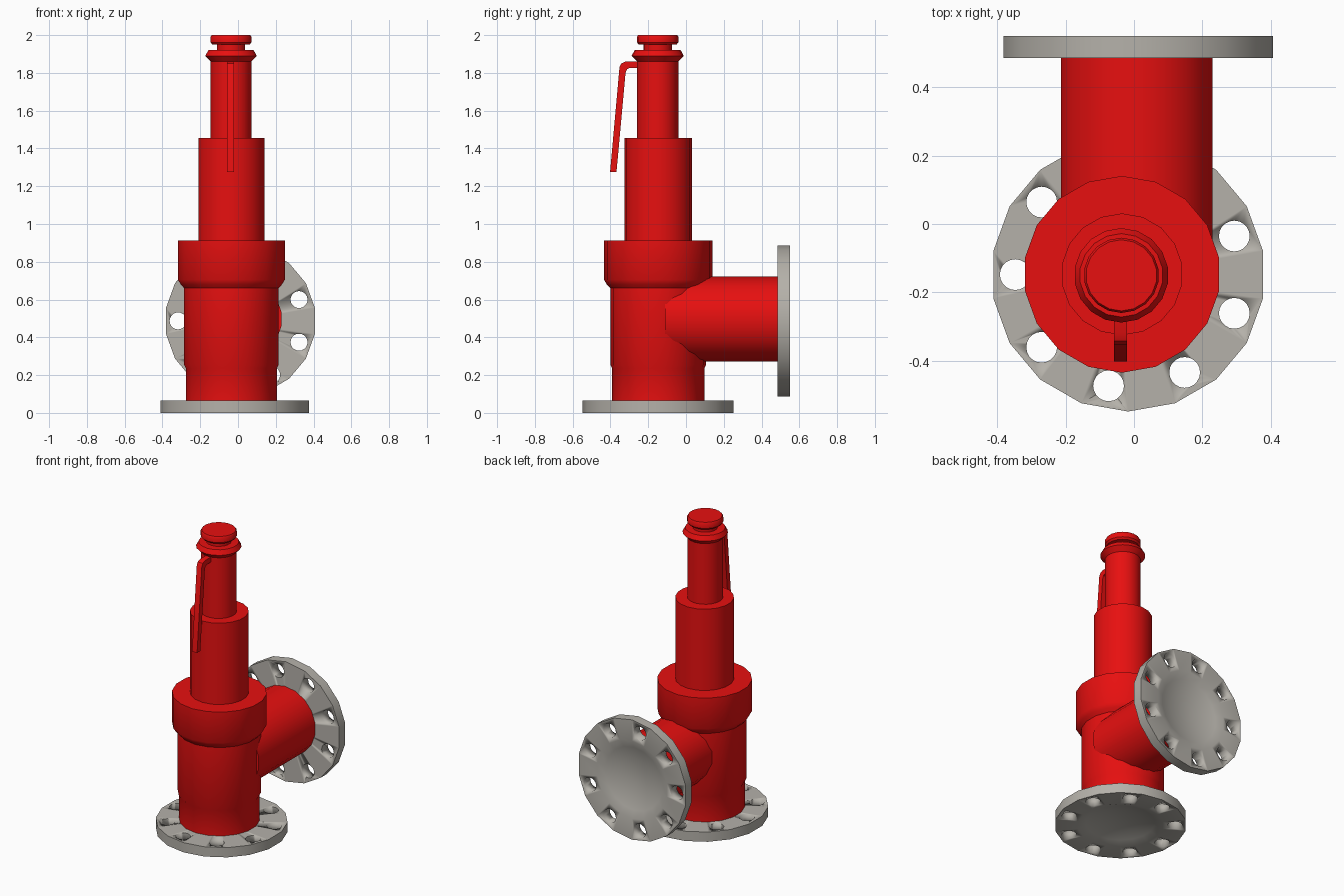
import bpy, bmesh, math
from mathutils import Matrix, Vector

if "Cube" in bpy.data.objects:
    bpy.data.objects.remove(bpy.data.objects["Cube"])

SIDES = 18
AXIS = (-0.035, -0.147, 0)


def material(name, rgb):
    m = bpy.data.materials.new(name)
    m.diffuse_color = (*rgb, 1)
    m.use_nodes = True
    m.node_tree.nodes["Principled BSDF"].inputs["Base Color"].default_value = m.diffuse_color
    return m


RED = material("red paint", (0.8, 0.005, 0.005))
GREY = material("grey steel", (0.46, 0.44, 0.40))


def finish(bm, name, mat, angle=35):
    bmesh.ops.recalc_face_normals(bm, faces=bm.faces)
    me = bpy.data.meshes.new(name)
    bm.to_mesh(me)
    bm.free()
    me.materials.append(mat)
    ob = bpy.data.objects.new(name, me)
    bpy.context.collection.objects.link(ob)
    bpy.ops.object.select_all(action='DESELECT')
    ob.select_set(True)
    bpy.context.view_layer.objects.active = ob
    bpy.ops.object.shade_smooth_by_angle(angle=math.radians(angle))
    return ob


def lathe(name, profile, mat, loc, rot_x=0.0):
    """Closed solid of revolution from (radius, height) points, capped at both ends."""
    bm = bmesh.new()
    rings = []
    for r, z in profile:
        rings.append([bm.verts.new((r * math.cos(a), r * math.sin(a), z))
                      for a in (math.radians(10) + math.tau * i / SIDES for i in range(SIDES))])
    for a, b in zip(rings, rings[1:]):
        for i in range(SIDES):
            j = (i + 1) % SIDES
            bm.faces.new((a[i], a[j], b[j], b[i]))
    bm.faces.new(rings[0][::-1])
    bm.faces.new(rings[-1])
    bm.transform(Matrix.Translation(loc) @ Matrix.Rotation(rot_x, 4, 'X'))
    return finish(bm, name, mat)


def flange(name, loc, rot_x=0.0):
    """Dished disc with nine bolt holes."""
    ob = lathe(name, [(0.04, 0.048), (0.13, 0.038), (0.21, 0.018), (0.26, 0),
                      (0.40, 0), (0.40, 0.065), (0.04, 0.065)], GREY, loc, rot_x)
    place = Matrix.Translation(loc) @ Matrix.Rotation(rot_x, 4, 'X')
    bm = bmesh.new()
    for k in range(9):
        a = math.radians(20 + 40 * k)
        spot = Matrix.Translation((0.33 * math.cos(a), 0.33 * math.sin(a), 0.03))
        bmesh.ops.create_cone(bm, cap_ends=True, segments=20, radius1=0.045,
                              radius2=0.045, depth=0.3, matrix=place @ spot)
    cutter = finish(bm, name + "_hole_cutter", GREY)
    cutter.hide_render = True
    mod = ob.modifiers.new("bolt holes", 'BOOLEAN')
    mod.operation, mod.solver, mod.object = 'DIFFERENCE', 'EXACT', cutter
    bpy.context.view_layer.objects.active = ob
    bpy.ops.object.modifier_apply(modifier=mod.name)
    bpy.data.objects.remove(cutter)
    return ob


# Flanges
flange("inlet_flange", (-0.017, -0.148, 0))
flange("outlet_flange", (0.013, 0.55, 0.487), math.pi / 2)

# Main body with flared collar
lathe("valve_body", [(0.244, 0.06), (0.244, 0.235), (0.254, 0.255), (0.254, 0.66),
                     (0.272, 0.68), (0.2875, 0.705), (0.2875, 0.912)], RED, AXIS)

# Outlet pipe, running back from the body
lathe("outlet_pipe", [(0.225, 0.06), (0.225, 0.66)], RED, (0.008, 0.55, 0.497), math.pi / 2)

# Spring housing, stem and cap
lathe("spring_housing", [(0.178, 0.90), (0.178, 1.455)], RED, AXIS)
TOP = (-0.037, -0.15, 0)
lathe("stem", [(0.109, 1.45), (0.109, 1.86), (0.138, 1.89), (0.122, 1.92),
               (0.076, 1.921), (0.076, 1.96)], RED, TOP)
lathe("cap", [(0.100, 1.95), (0.110, 1.962), (0.110, 1.99), (0.104, 2.0)], RED, TOP)

# Bent hand lever: side profile (y, z) extruded across x
side = [(-0.22, 1.86), (-0.32, 1.86), (-0.342, 1.85), (-0.352, 1.83), (-0.402, 1.275),
        (-0.368, 1.275), (-0.32, 1.80), (-0.312, 1.82), (-0.30, 1.826), (-0.22, 1.826)]
bm = bmesh.new()
face = bm.faces.new([bm.verts.new((-0.058, y, z)) for y, z in side])
ext = bmesh.ops.extrude_face_region(bm, geom=[face])
bmesh.ops.translate(bm, vec=Vector((0.037, 0, 0)),
                    verts=[g for g in ext["geom"] if isinstance(g, bmesh.types.BMVert)])
finish(bm, "hand_lever", RED)
